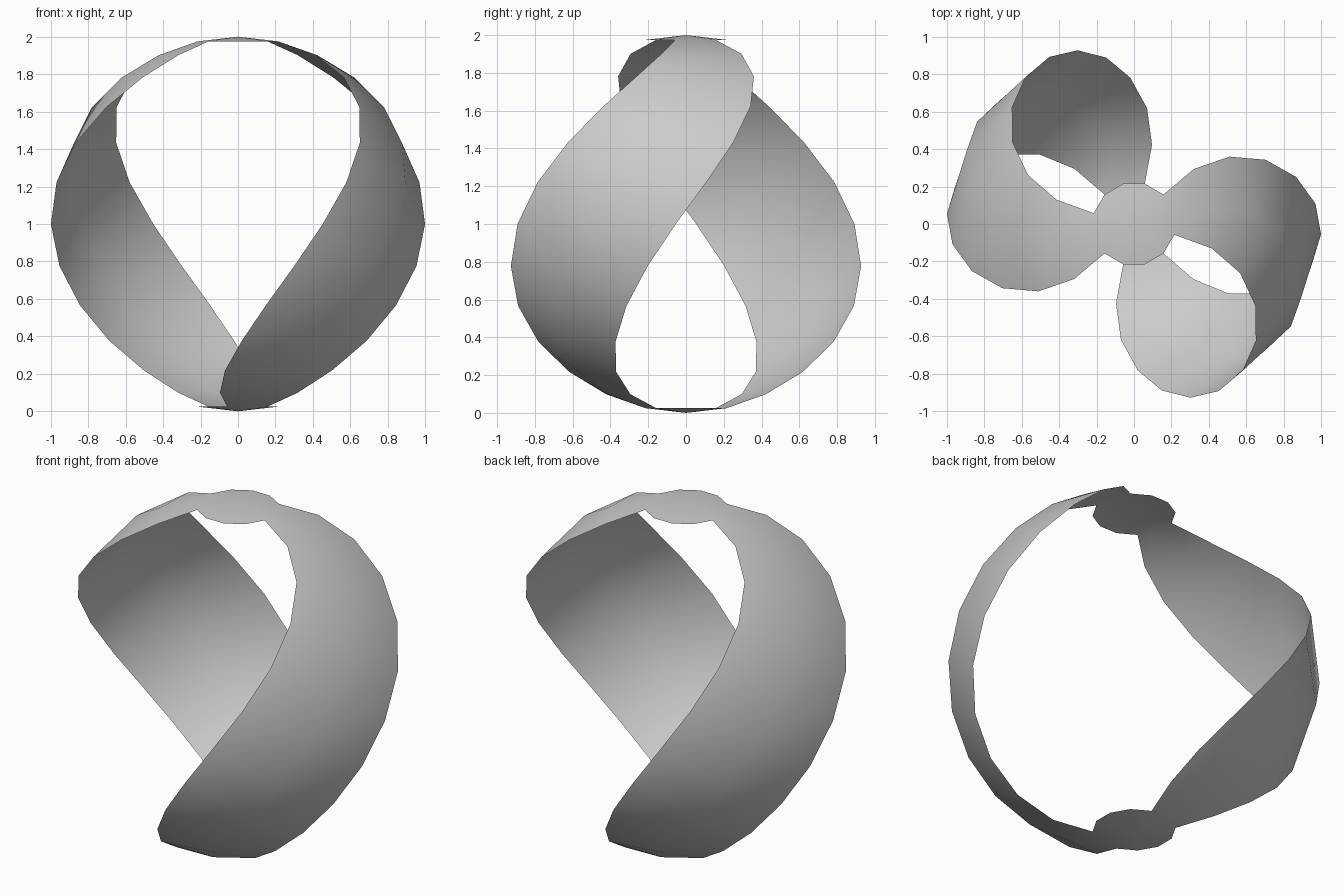
import bpy, bmesh
from math import acos, atan2, degrees, pi, radians
from mathutils import Matrix

if "Cube" in bpy.data.objects:
    bpy.data.objects.remove(bpy.data.objects["Cube"])

RINGS, SEGMENTS = 14, 12
# rotation of each latitude ring, pole to pole, in degrees
TWIST = [45, 45, 42.6, 35.2, 26, 16.2, 6.4, -3.1, -12,
         -20.5, -28.5, -36.4, -42.8, -45, -45]

# unit sphere
bm = bmesh.new()
bmesh.ops.create_uvsphere(bm, u_segments=SEGMENTS, v_segments=RINGS, radius=1)

# keep the polar caps and two opposite bands, each 60 degrees wide
def is_gap(face):
    if len(face.verts) == 3:
        return False
    c = face.calc_center_median()
    return degrees(atan2(c.y, c.x)) % 180 < 120

bmesh.ops.delete(bm, geom=[f for f in bm.faces if is_gap(f)], context='FACES')

# twist the rings so the bands spiral, then stand the shell on the ground
for v in bm.verts:
    ring = round(acos(max(-1, min(1, v.co.z))) / pi * RINGS)
    v.co = Matrix.Rotation(radians(TWIST[ring]), 3, 'Z') @ v.co
    v.co.z += 1
for f in bm.faces:
    f.smooth = True

mesh = bpy.data.meshes.new("spiral_shell")
bm.to_mesh(mesh)
bm.free()
bpy.context.collection.objects.link(bpy.data.objects.new("spiral_shell", mesh))
